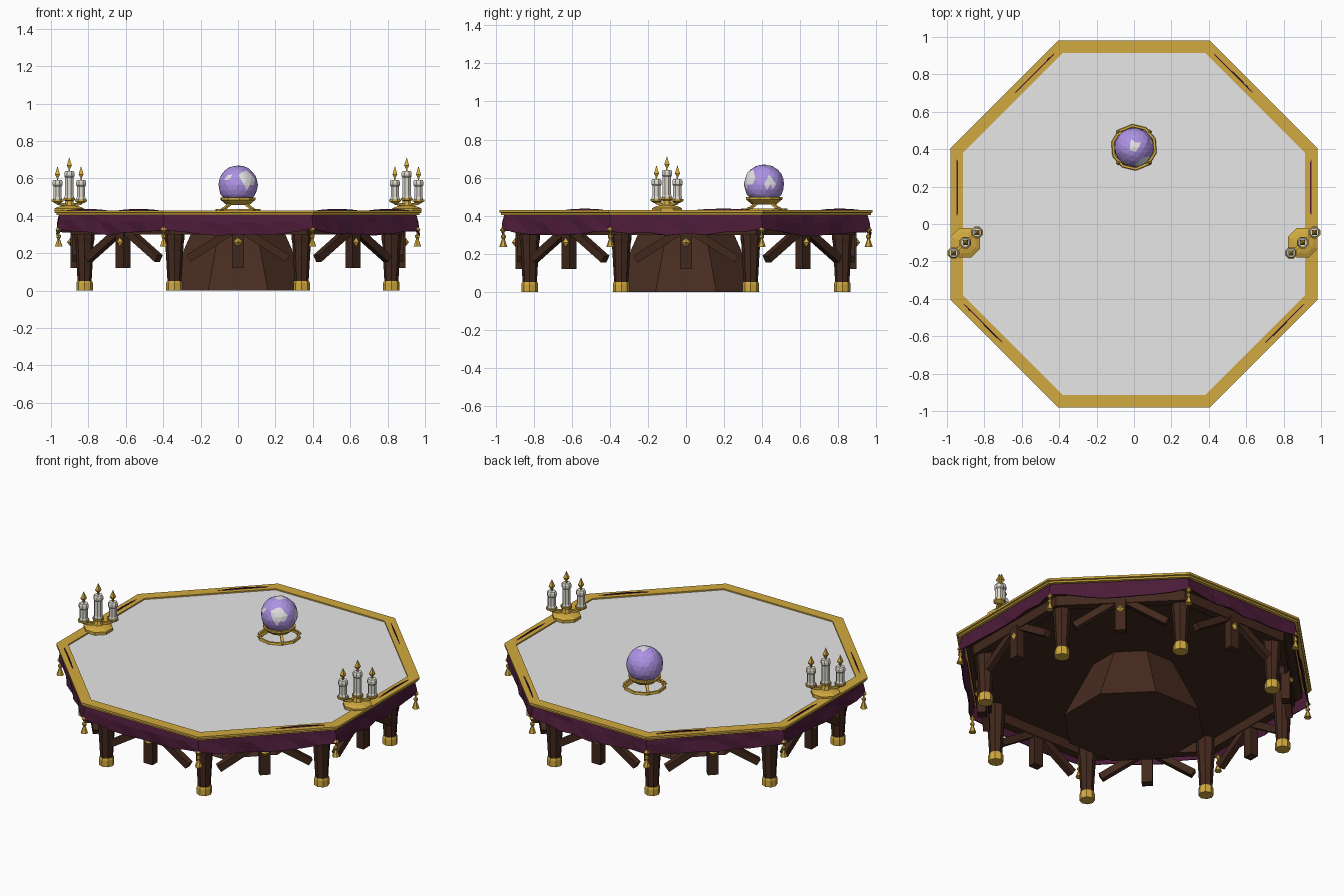
import bpy, bmesh, math, random
from math import pi, cos, sin, tan
from mathutils import Vector, Matrix

random.seed(4)
cube = bpy.data.objects.get("Cube")
if cube:
    bpy.data.objects.remove(cube)


def material(name, *rgb):
    m = bpy.data.materials.new(name)
    m.use_nodes = True
    m.diffuse_color = (*rgb, 1)
    m.node_tree.nodes["Principled BSDF"].inputs["Base Color"].default_value = (*rgb, 1)
    return m


GOLD = material("gold", 0.64, 0.40, 0.05)
GREY = material("grey top", 0.8, 0.8, 0.8)
CLOTH = material("plum cloth", 0.072, 0.011, 0.04)
DARK = material("dark wood", 0.054, 0.021, 0.012)
WOOD = material("brown wood", 0.065, 0.025, 0.015)
VIOLET = material("violet crystal", 0.42, 0.29, 0.78)
WHITE = material("pale crystal", 0.78, 0.78, 0.78)
WAX = material("candle wax", 0.74, 0.72, 0.64)


def finish(bm, name, *mats):
    bmesh.ops.recalc_face_normals(bm, faces=bm.faces)
    me = bpy.data.meshes.new(name)
    bm.to_mesh(me)
    bm.free()
    for m in mats:
        me.materials.append(m)
    ob = bpy.data.objects.new(name, me)
    bpy.context.collection.objects.link(ob)
    return ob


def lathe(name, profile, mat, n=8, at=(0, 0, 0), turn=pi / 8, closed=False):
    """Turn (radius, z) points about a vertical axis; open profiles get end caps."""
    bm = bmesh.new()
    rings = [[bm.verts.new((at[0] + r * cos(turn + 2 * pi * i / n),
                            at[1] + r * sin(turn + 2 * pi * i / n), at[2] + z))
              for i in range(n)] for r, z in profile]
    pairs = list(zip(rings, rings[1:]))
    if closed:
        pairs.append((rings[-1], rings[0]))
    else:
        bm.faces.new(rings[0])
        bm.faces.new(rings[-1])
    for a, b in pairs:
        for i in range(n):
            j = (i + 1) % n
            bm.faces.new((a[i], a[j], b[j], b[i]))
    return finish(bm, name, mat)


def octagon(name, profile, mat, closed=False):
    """Octagonal part given by (distance to flat side, z)."""
    return lathe(name, [(a / cos(pi / 8), z) for a, z in profile], mat, closed=closed)


def beam(name, a, b, width, depth, mat, side):
    """Box from a to b; width runs along the vector side."""
    a, b, side = Vector(a), Vector(b), Vector(side).normalized()
    out = (b - a).cross(side).normalized()
    side = out.cross(b - a).normalized()
    bm = bmesh.new()
    ends = [[bm.verts.new(p + side * width * s / 2 + out * depth * t / 2)
             for s, t in ((-1, -1), (1, -1), (1, 1), (-1, 1))] for p in (a, b)]
    bm.faces.new(ends[0])
    bm.faces.new(ends[1])
    for i in range(4):
        j = (i + 1) % 4
        bm.faces.new((ends[0][i], ends[0][j], ends[1][j], ends[1][i]))
    return finish(bm, name, mat)


def polar(r, angle, z):
    return Vector((r * cos(angle), r * sin(angle), z))


# Table top, rim, frame and pedestal
octagon("table_slab", [(0.93, 0.362), (0.93, 0.412)], DARK)
octagon("table_top", [(0.92, 0.413), (0.92, 0.422)], GREY)
octagon("gold_rim", [(0.915, 0.405), (0.97, 0.405), (0.97, 0.415), (0.98, 0.417),
                     (0.98, 0.43), (0.915, 0.43)], GOLD, closed=True)
octagon("apron", [(0.84, 0.3), (0.89, 0.3), (0.89, 0.37), (0.84, 0.37)], DARK, closed=True)
octagon("pedestal", [(0.385, 0), (0.225, 0.365)], WOOD)

# Draped cloth skirt; its hem pokes slightly through the rim on some half sides
HEM_SIGN = {0: 1, 1: 1, 3: -1, 4: -1, 5: -1, 7: 1}
COLS = 8
bm = bmesh.new()
columns = []
for s in range(8):
    ang = s * pi / 4
    normal, along = polar(1, ang, 0), polar(1, ang + pi / 2, 0)
    for c in range(COLS):
        t = 2 * c / COLS - 1
        top = 0.426 + 0.012 * max(0, sin(pi * t * HEM_SIGN.get(s, 0)))
        low = 0.323 - 0.022 * cos(t * pi / 2) + random.uniform(-0.009, 0.009)
        col = []
        for k, a in ((0, 0.948), (0.5, 0.96), (1, 0.969)):
            a += random.uniform(-0.012, 0.006) * (k > 0 and c > 0)
            col.append(bm.verts.new(normal * a + along * t * a * tan(pi / 8)
                                    + Vector((0, 0, top + (low - top) * k))))
        columns.append(col)
for i, a in enumerate(columns):
    b = columns[(i + 1) % len(columns)]
    for k in range(2):
        bm.faces.new((a[k], b[k], b[k + 1]))
        bm.faces.new((a[k], b[k + 1], a[k + 1]))
skirt = finish(bm, "cloth_skirt", CLOTH)
solid = skirt.modifiers.new("thickness", "SOLIDIFY")
solid.thickness = 0.006

# Legs, feet and tassels at each corner; posts, braces and studs on each side
for i in range(8):
    corner, mid = (i + 0.5) * pi / 4, i * pi / 4
    foot = polar(0.888, corner, 0)
    lathe("leg", [(0.036, 0.03), (0.038, 0.06), (0.049, 0.25), (0.054, 0.28), (0.054, 0.37)],
          DARK, at=foot, turn=corner + pi / 8)
    lathe("foot", [(0.044, 0), (0.044, 0.04), (0.04, 0.052)], GOLD, at=foot,
          turn=corner + pi / 8)
    lathe("tassel", [(0.022, 0.235), (0.007, 0.278), (0.013, 0.285), (0.013, 0.296),
                     (0.005, 0.302), (0.005, 0.312), (0.018, 0.325), (0.003, 0.345)],
          GOLD, 6, at=polar(1.038, corner, 0))

    side = polar(1, mid + pi / 2, 0)
    beam("hanging_post", polar(0.87, mid, 0.12), polar(0.87, mid, 0.32), 0.062, 0.05, DARK, side)
    for sign in (-1, 1):
        base = polar(0.865, mid, 0)
        beam("brace", base + side * sign * 0.265 + Vector((0, 0, 0.172)),
             base + side * sign * 0.03 + Vector((0, 0, 0.32)), 0.042, 0.04, DARK, side)
    # four-sided pointed stud
    bm = bmesh.new()
    bmesh.ops.create_cone(bm, segments=4, radius1=0.026, radius2=0, depth=0.02, cap_ends=True)
    bm.transform(Matrix.Translation(polar(0.904, mid, 0.26)) @ Matrix.Rotation(mid, 4, "Z")
                 @ Matrix.Rotation(pi / 2, 4, "Y"))
    finish(bm, "post_stud", GOLD)

# Crystal ball with pale patches chosen by direction
BALL = Vector((0, 0.41, 0.565))
patches = [((0.5, -0.75, 0.33), 0.47), ((0.05, 0.1, 1), 0.28),
           ((0.9, 0.3, 0.1), 0.26), ((-0.5, -0.8, 0.35), 0.17)]
bm = bmesh.new()
bmesh.ops.create_icosphere(bm, subdivisions=3, radius=0.106)
for v in bm.verts:
    v.co *= random.uniform(0.975, 1.005)
for f in bm.faces:
    centre = f.calc_center_median()
    f.material_index = int(any(centre.angle(Vector(d)) < a for d, a in patches))
bm.transform(Matrix.Translation(BALL))
finish(bm, "crystal_ball", VIOLET, WHITE)

# Ball stand: base ring, four splayed feet and a cradle
ground = Vector((0, 0.41, 0))
lathe("stand_base_ring", [(0.107, 0.424), (0.125, 0.424), (0.122, 0.437), (0.11, 0.437)],
      GOLD, 10, at=ground, closed=True)
lathe("stand_cradle", [(0.045, 0.458), (0.062, 0.458), (0.096, 0.486), (0.096, 0.498),
                       (0.084, 0.498), (0.05, 0.47)], GOLD, 10, at=ground, closed=True)
for i in range(4):
    a = i * pi / 2 + pi / 4
    beam("stand_strut", ground + polar(0.115, a, 0.432), ground + polar(0.056, a, 0.466),
         0.016, 0.012, GOLD, polar(1, a + pi / 2, 0))
    lathe("stand_bead", [(0.003, 0.424), (0.012, 0.434), (0.003, 0.445)], GOLD, 6,
          at=ground + polar(0.117, a, 0))


def candle(at, foot, height):
    """Saucer, waxy candle with a collar, and a pointed flame."""
    lathe("candle_saucer", [(0.014, foot - 0.015), (0.034, foot - 0.004), (0.034, foot + 0.006),
                            (0.02, foot + 0.006)], GOLD, at=at)
    top = foot + height
    lathe("candle", [(0.027, foot), (0.027, foot + 0.014), (0.024, foot + 0.02),
                     (0.024, top - 0.034), (0.029, top - 0.028), (0.029, top - 0.01),
                     (0.024, top)], WAX, at=at)
    lathe("flame", [(0.005, top - 0.002), (0.006, top + 0.012), (0.019, top + 0.03),
                    (0.009, top + 0.052), (0.001, top + 0.072)], GOLD, 4, at=at, turn=pi / 4)


# Two three-armed candle holders
for x in (-0.902, 0.902):
    c = Vector((x, -0.1, 0))
    step = Vector((0.063, 0.055, 0))
    lathe("candle_base", [(0.085, 0.422), (0.085, 0.44), (0.06, 0.45), (0.03, 0.456),
                          (0.02, 0.488)], GOLD, at=c)
    candle(c, 0.49, 0.15)
    for sign in (-1, 1):
        tip = c + step * sign
        beam("candle_arm", c + Vector((0, 0, 0.452)), tip + Vector((0, 0, 0.468)),
             0.016, 0.014, GOLD, step.cross((0, 0, 1)))
        candle(tip, 0.482, 0.11)
